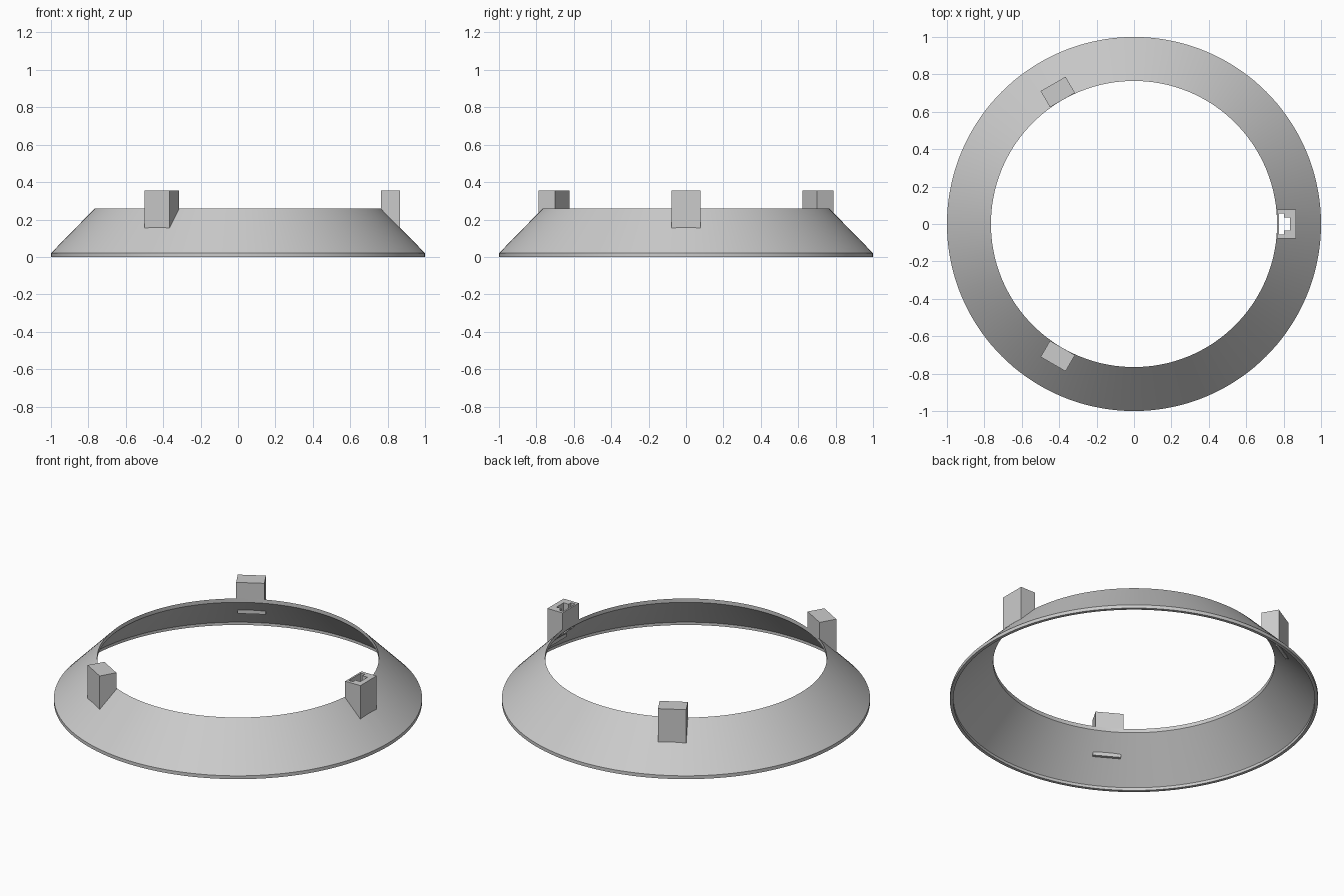
import bpy, bmesh, math
from mathutils import Matrix

if "Cube" in bpy.data.objects:
    bpy.data.objects.remove(bpy.data.objects["Cube"], do_unlink=True)

grey = bpy.data.materials.new("light grey")
grey.use_nodes = True
colour = (0.6, 0.6, 0.6, 1)
grey.diffuse_color = colour
grey.node_tree.nodes["Principled BSDF"].inputs["Base Color"].default_value = colour


def finish(bm, name):
    bmesh.ops.recalc_face_normals(bm, faces=bm.faces)
    mesh = bpy.data.meshes.new(name)
    bm.to_mesh(mesh)
    bm.free()
    mesh.materials.append(grey)
    obj = bpy.data.objects.new(name, mesh)
    bpy.context.scene.collection.objects.link(obj)
    return obj


def lathe(name, profile, segments):
    """Revolve a closed (radius, z) profile around z."""
    bm = bmesh.new()
    rings = []
    for i in range(segments):
        a = math.tau * i / segments
        rings.append([bm.verts.new((r * math.cos(a), r * math.sin(a), z))
                      for r, z in profile])
    n = len(profile)
    for i, ring in enumerate(rings):
        nxt = rings[(i + 1) % segments]
        for j in range(n):
            k = (j + 1) % n
            bm.faces.new((ring[j], nxt[j], nxt[k], ring[k]))
    return finish(bm, name)


def prism(name, points, direction, angle):
    """Extrude a flat outline, then turn it around z."""
    bm = bmesh.new()
    face = bm.faces.new([bm.verts.new(p) for p in points])
    geom = bmesh.ops.extrude_face_region(bm, geom=[face])["geom"]
    bmesh.ops.translate(bm, vec=direction,
                        verts=[g for g in geom if isinstance(g, bmesh.types.BMVert)])
    bm.transform(Matrix.Rotation(angle, 4, 'Z'))
    return finish(bm, name)


def cut(obj, cutter):
    mod = obj.modifiers.new("slot", 'BOOLEAN')
    mod.operation = 'DIFFERENCE'
    mod.solver = 'EXACT'
    mod.object = cutter
    bpy.context.view_layer.objects.active = obj
    bpy.ops.object.modifier_apply(modifier=mod.name)


# Thin conical ring with short upright lips
ring = lathe("sloped_ring", [(1, 0), (1, 0.02), (0.765, 0.26),
                             (0.765, 0.237), (0.982, 0.017), (0.982, 0)], 144)

# Socket blocks, each with a stepped slot that runs through the ring
half = 0.077
block_side = [(0.765, 0.355), (0.865, 0.355), (0.865, 0.13),
              (0.848, 0.13), (0.848, 0.165), (0.765, 0.25)]
slot_half = [(0.775, 0.057), (0.802, 0.057), (0.802, 0.034), (0.835, 0.034)]
slot = slot_half + [(x, -y) for x, y in reversed(slot_half)]

for i, name in enumerate(("side_socket", "back_socket", "front_socket")):
    angle = math.tau * i / 3
    block = prism(name, [(x, -half, z) for x, z in block_side], (0, 2 * half, 0), angle)
    cutter = prism("slot_cutter", [(x, y, -0.1) for x, y in slot], (0, 0, 0.7), angle)
    cut(block, cutter)
    cut(ring, cutter)
    bpy.data.objects.remove(cutter, do_unlink=True)

# Smooth the cone, keep the edges sharp
bpy.ops.object.select_all(action='DESELECT')
ring.select_set(True)
bpy.context.view_layer.objects.active = ring
bpy.ops.object.shade_smooth_by_angle(angle=math.radians(20))
